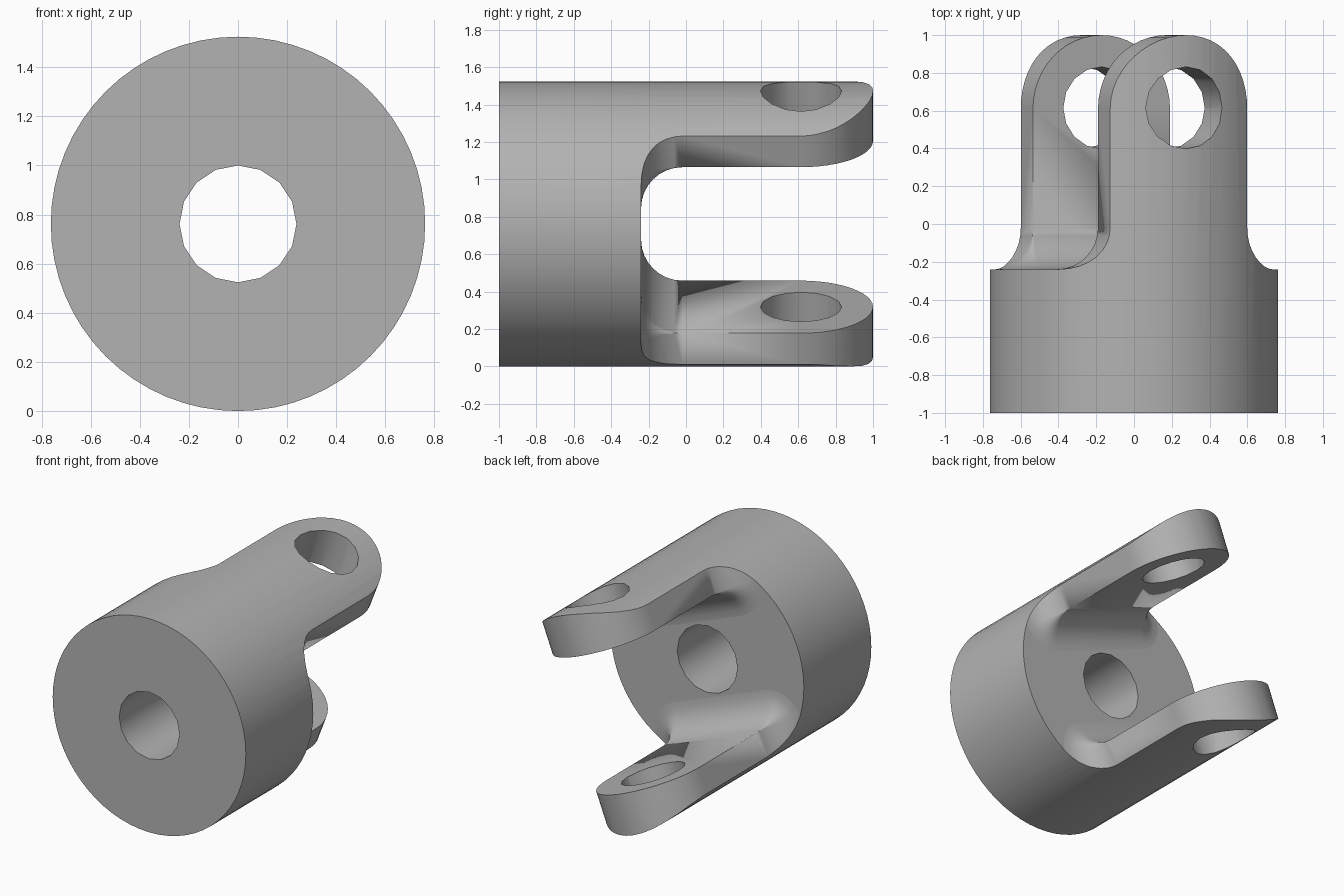
import bpy, bmesh
from math import sin, cos, pi, radians
from mathutils import Matrix, Vector

cube = bpy.data.objects.get("Cube")
if cube:
    bpy.data.objects.remove(cube)

R = 0.762               # outer radius of the round stock
HALF_W, INNER = 0.389, 0.476   # fork arm half width, distance of inner face from axis
FLOOR, FILLET = -0.24, 0.22    # slot floor and blend radius
TIP = 1 - HALF_W        # centre of the rounded arm end
TILT = Matrix.Rotation(radians(21.2), 4, 'Y')
LIFT = Matrix.Translation((0, 0, R))

steel = bpy.data.materials.new("steel grey")
steel.use_nodes = True
steel.diffuse_color = (0.45, 0.45, 0.45, 1)
steel.node_tree.nodes["Principled BSDF"].inputs["Base Color"].default_value = (0.45, 0.45, 0.45, 1)


def to_object(name, bm):
    bmesh.ops.recalc_face_normals(bm, faces=bm.faces)
    mesh = bpy.data.meshes.new(name)
    bm.to_mesh(mesh)
    bm.free()
    mesh.materials.append(steel)
    obj = bpy.data.objects.new(name, mesh)
    bpy.context.collection.objects.link(obj)
    return obj


def rod(name, radius, start, end, sides, matrix):
    """Cylinder along local z from start to end, placed by matrix."""
    bm = bmesh.new()
    bmesh.ops.create_cone(bm, cap_ends=True, segments=sides, radius1=radius,
                          radius2=radius, depth=end - start,
                          matrix=matrix @ Matrix.Translation((0, 0, (start + end) / 2)))
    return to_object(name, bm)


def section(y, half, blend):
    """Arm cross-section, grown by the blend radius around its inner corners."""
    pts = [Vector((-half - blend, y, 1.0))]
    for side, first in ((-1, pi), (1, 1.5 * pi)):
        for i in range(7):
            a = first + i * pi / 12
            pts.append(Vector((side * half + blend * cos(a), y, INNER + blend * sin(a))))
    pts.append(Vector((half + blend, y, 1.0)))
    return pts


def fork_arm(name, matrix):
    layers = [(FLOOR - 0.1, HALF_W, FILLET)]
    for i in range(9):                          # blend up from the slot floor
        a = i * pi / 16
        layers.append((FLOOR + FILLET * (1 - cos(a)), HALF_W, FILLET * (1 - sin(a))))
    for i in range(13):                         # rounded tip
        a = i * pi / 24
        layers.append((TIP + HALF_W * sin(a), HALF_W * cos(a), 0))
    bm = bmesh.new()
    rings = [[bm.verts.new(p) for p in section(*layer)] for layer in layers]
    n = len(rings[0])
    for low, high in zip(rings, rings[1:]):
        for i in range(n):
            j = (i + 1) % n
            bm.faces.new((low[i], low[j], high[j], high[i]))
    bm.faces.new(rings[0])
    bmesh.ops.remove_doubles(bm, verts=bm.verts, dist=0.0005)
    bm.transform(matrix)
    return to_object(name, bm)


def combine(target, tool, operation):
    mod = target.modifiers.new(operation.lower(), 'BOOLEAN')
    mod.operation, mod.solver, mod.object = operation, 'EXACT', tool
    bpy.context.view_layer.objects.active = target
    bpy.ops.object.modifier_apply(modifier=mod.name)
    bpy.data.objects.remove(tool)


along_y = LIFT @ Matrix.Rotation(-pi / 2, 4, 'X')

# Base block and two opposite arms, trimmed to the round stock
clevis = rod("clevis", 1.1, -1.2, FLOOR, 48, along_y)
for turn in (0, pi):
    arm = fork_arm("fork_arm", LIFT @ Matrix.Rotation(turn, 4, 'Y') @ TILT)
    combine(clevis, arm, 'UNION')
combine(clevis, rod("round_stock", R, -1, 1.2, 64, along_y), 'INTERSECT')

# Shaft bore and cross pin hole
combine(clevis, rod("shaft_bore", 0.238, -1.2, 0.1, 16, along_y), 'DIFFERENCE')
pin = LIFT @ TILT @ Matrix.Translation((0, 0.615, 0))
combine(clevis, rod("pin_hole", 0.217, -1.2, 1.2, 16, pin), 'DIFFERENCE')

bpy.ops.object.select_all(action='DESELECT')
clevis.select_set(True)
bpy.context.view_layer.objects.active = clevis
bpy.ops.object.shade_smooth_by_angle(angle=radians(30))
